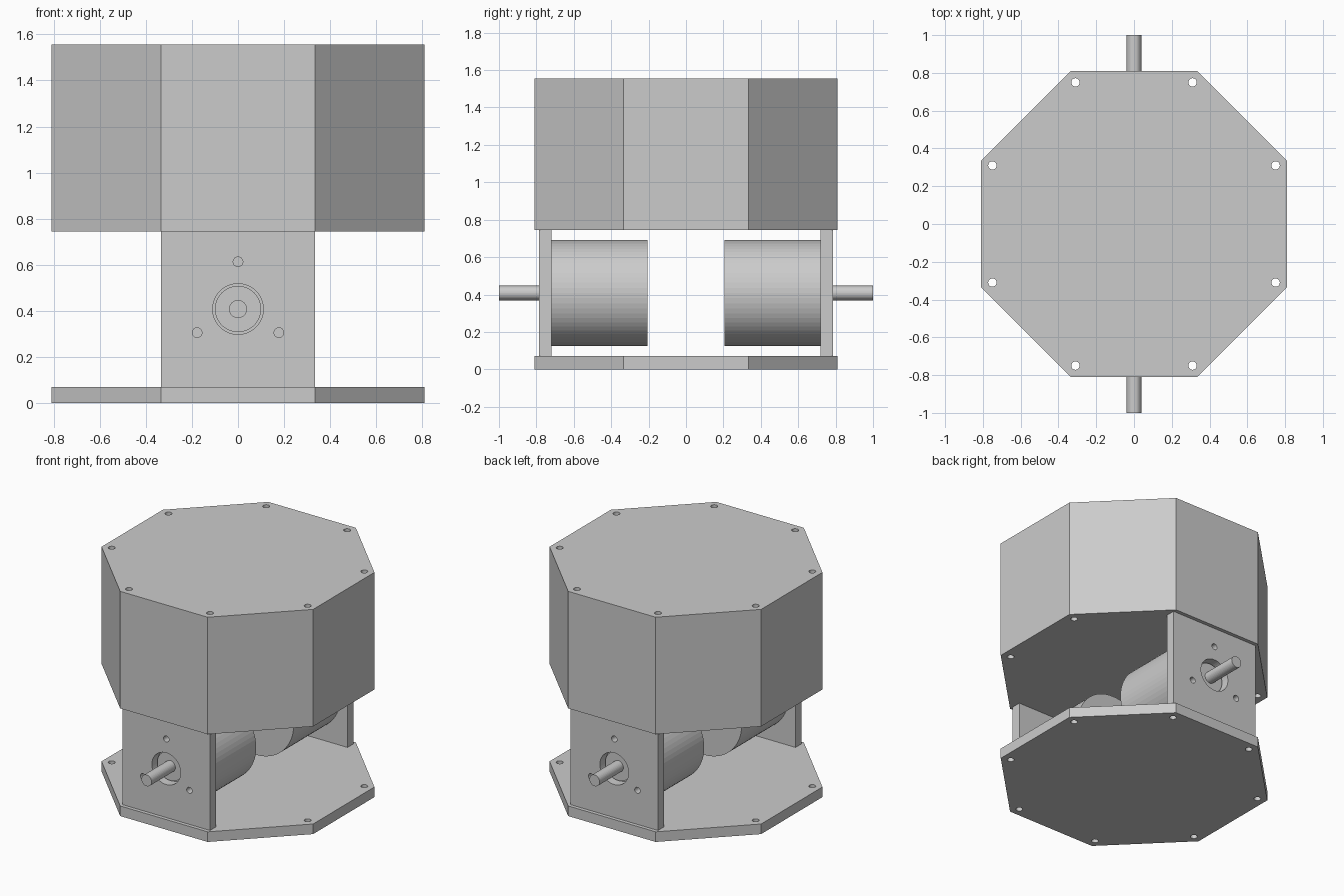
import bpy, bmesh, math
from mathutils import Matrix, Vector

if "Cube" in bpy.data.objects:
    bpy.data.objects.remove(bpy.data.objects["Cube"])

A, H = 0.81, 0.335        # octagon: flat distance and half side length
AXIS_Z = 0.408            # motor axis height


def make_object(name, bm):
    bmesh.ops.recalc_face_normals(bm, faces=bm.faces)
    mesh = bpy.data.meshes.new(name)
    bm.to_mesh(mesh)
    bm.free()
    obj = bpy.data.objects.new(name, mesh)
    bpy.context.collection.objects.link(obj)
    return obj


def octagon(name, z0, z1):
    bm = bmesh.new()
    outline = [(H, A), (-H, A), (-A, H), (-A, -H), (-H, -A), (H, -A), (A, -H), (A, H)]
    face = bm.faces.new([bm.verts.new((x, y, z0)) for x, y in outline])
    ext = bmesh.ops.extrude_face_region(bm, geom=[face])
    verts = [v for v in ext["geom"] if isinstance(v, bmesh.types.BMVert)]
    bmesh.ops.translate(bm, verts=verts, vec=(0, 0, z1 - z0))
    return make_object(name, bm)


def rod(bm, start, end, radius, sides):
    start, end = Vector(start), Vector(end)
    d = end - start
    m = Matrix.Translation((start + end) / 2) @ d.to_track_quat('Z', 'Y').to_matrix().to_4x4()
    bmesh.ops.create_cone(bm, cap_ends=True, segments=sides, radius1=radius,
                          radius2=radius, depth=d.length, matrix=m)


def cylinder(name, start, end, radius, sides):
    bm = bmesh.new()
    rod(bm, start, end, radius, sides)
    return make_object(name, bm)


def cut(obj, cutter):
    mod = obj.modifiers.new("holes", 'BOOLEAN')
    mod.operation = 'DIFFERENCE'
    mod.solver = 'EXACT'
    mod.object = cutter


# Vertical bolt drills near every octagon corner
bm = bmesh.new()
for sx in (-1, 1):
    for sy in (-1, 1):
        for x, y in ((0.31, 0.75), (0.75, 0.31)):
            rod(bm, (sx * x, sy * y, -0.1), (sx * x, sy * y, 1.7), 0.022, 24)
bolt_drills = make_object("bolt_drills", bm)

# Base plate and upper housing
base = octagon("base_plate", 0, 0.07)
housing = octagon("upper_housing", 0.745, 1.555)
cutters = [bolt_drills]
drilled = [base, housing]
cut(base, bolt_drills)
cut(housing, bolt_drills)

# Front and rear motor assemblies
for s, side in ((-1, "front"), (1, "rear")):
    # Upright mounting plate
    bm = bmesh.new()
    bmesh.ops.create_cube(bm, size=1, matrix=Matrix.Translation((0, s * 0.752, 0.4075))
                          @ Matrix.Diagonal((2 * H, 0.066, 0.675, 1)))
    plate = make_object(side + "_mount_plate", bm)

    # Boss opening and three screw holes
    bm = bmesh.new()
    rod(bm, (0, s * 0.65, AXIS_Z), (0, s * 0.85, AXIS_Z), 0.11, 48)
    for deg in (90, 210, 330):
        x = 0.205 * math.cos(math.radians(deg))
        z = AXIS_Z + 0.205 * math.sin(math.radians(deg))
        rod(bm, (x, s * 0.65, z), (x, s * 0.85, z), 0.021, 24)
    drills = make_object(side + "_plate_drills", bm)
    cut(plate, drills)
    cut(plate, bolt_drills)
    cutters.append(drills)
    drilled.append(plate)

    # Motor body, boss and shaft
    cylinder(side + "_motor_body", (0, s * 0.205, AXIS_Z), (0, s * 0.719, AXIS_Z), 0.283, 64)
    cylinder(side + "_motor_boss", (0, s * 0.715, AXIS_Z), (0, s * 0.74, AXIS_Z), 0.1, 48)
    cylinder(side + "_motor_shaft", (0, s * 0.735, AXIS_Z), (0, s * 1.0, AXIS_Z), 0.039, 32)

# Bake the holes and remove the drills
bpy.context.view_layer.update()
graph = bpy.context.evaluated_depsgraph_get()
baked = [bpy.data.meshes.new_from_object(o.evaluated_get(graph)) for o in drilled]
for obj, mesh in zip(drilled, baked):
    obj.modifiers.clear()
    obj.data = mesh
for c in cutters:
    bpy.data.objects.remove(c)
